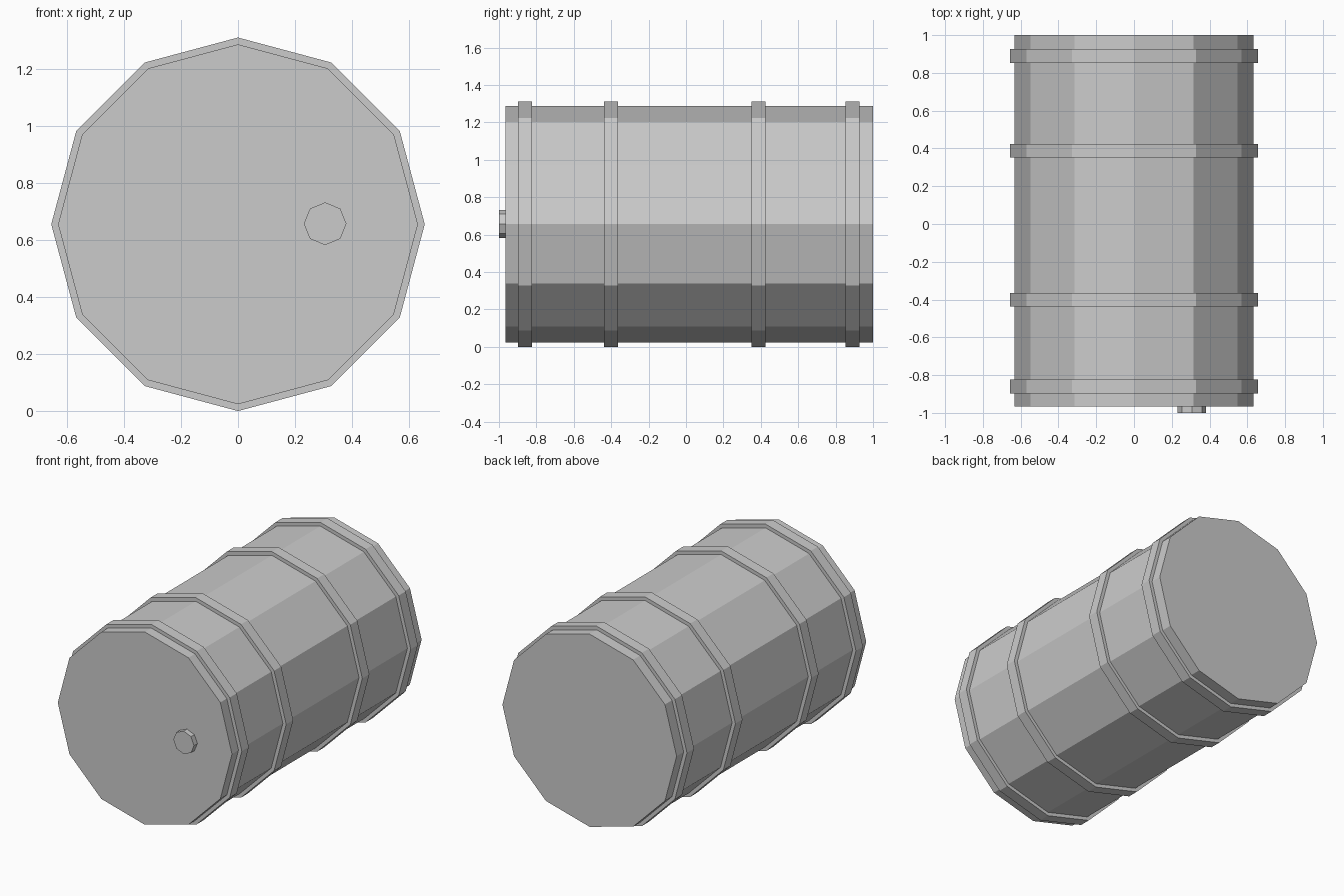
import bpy
import bmesh
from math import pi
from mathutils import Matrix

CENTRE_Z = 0.656
BODY_RADIUS = 0.632
BAND_RADIUS = 0.656
BAND_WIDTH = 0.073
FRONT, BACK = -0.965, 1.0

cube = bpy.data.objects.get("Cube")
if cube:
    bpy.data.objects.remove(cube, do_unlink=True)

grey = bpy.data.materials.new("grey metal")
grey.use_nodes = True
grey.diffuse_color = (0.6, 0.6, 0.6, 1)
grey.node_tree.nodes["Principled BSDF"].inputs["Base Color"].default_value = grey.diffuse_color


def link_mesh(name, bm):
    bmesh.ops.recalc_face_normals(bm, faces=bm.faces)
    mesh = bpy.data.meshes.new(name)
    bm.to_mesh(mesh)
    bm.free()
    mesh.materials.append(grey)
    obj = bpy.data.objects.new(name, mesh)
    bpy.context.collection.objects.link(obj)
    return obj


def prism(name, sides, radius, y0, y1, x=0, z=CENTRE_Z):
    """Flat-sided cylinder lying along y, with a corner pointing up."""
    bm = bmesh.new()
    place = Matrix.Translation((x, (y0 + y1) / 2, z)) @ Matrix.Rotation(pi / 2, 4, "X")
    bmesh.ops.create_cone(bm, cap_ends=True, segments=sides, radius1=radius,
                          radius2=radius, depth=y1 - y0, matrix=place)
    return link_mesh(name, bm)


# Barrel body lying on its side
prism("barrel_body", 12, BODY_RADIUS, FRONT, BACK)

# Raised hoops around the body
hoops = {"front_hoop": -0.861, "front_middle_hoop": -0.401,
         "back_middle_hoop": 0.388, "back_hoop": 0.89}
for name, y in hoops.items():
    prism(name, 12, BAND_RADIUS, y - BAND_WIDTH / 2, y + BAND_WIDTH / 2)

# Filler cap on the front lid
prism("filler_cap", 8, 0.075, -1.0, FRONT + 0.01, x=0.306, z=0.658)
